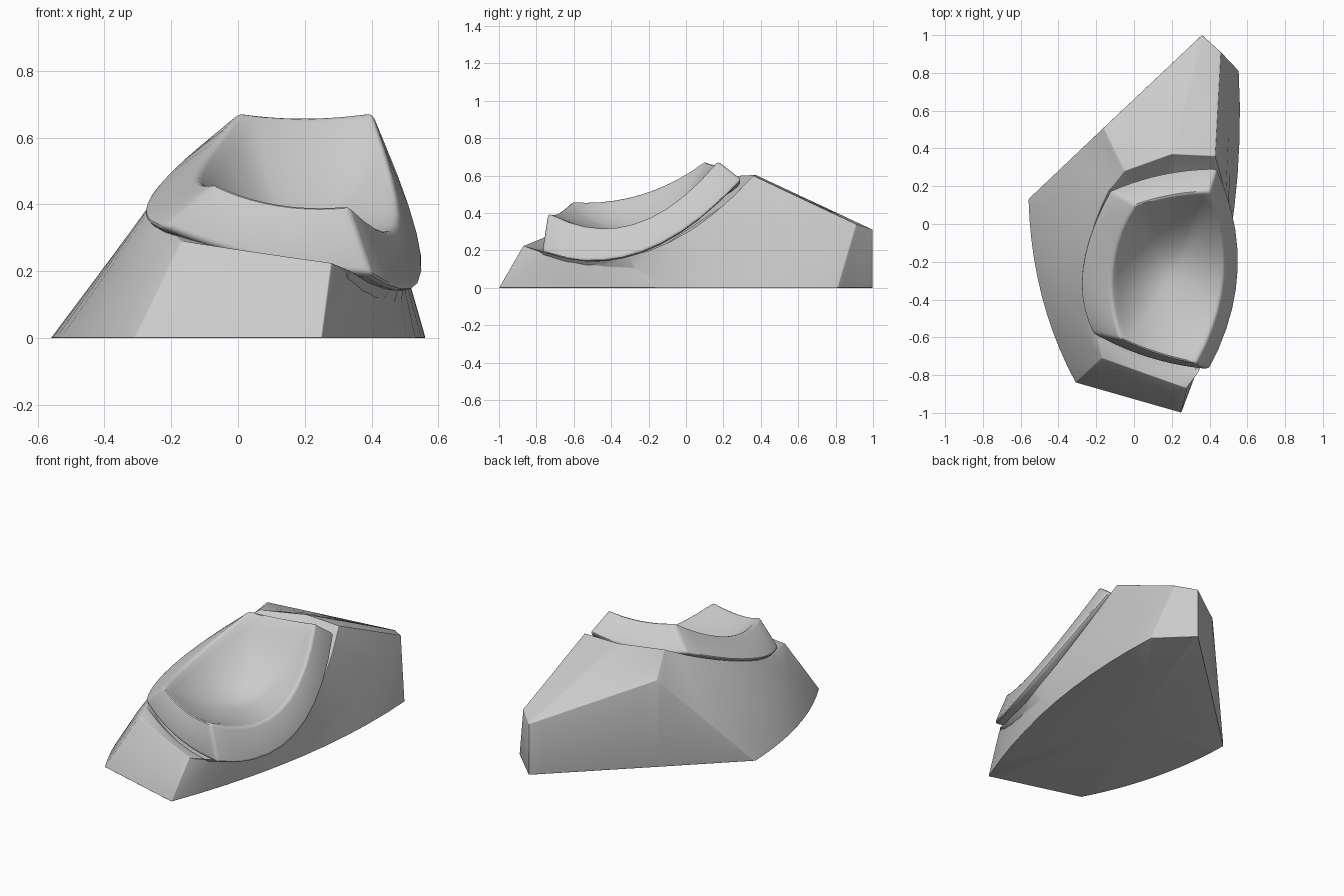
import bpy, bmesh, math
from mathutils import Vector

if "Cube" in bpy.data.objects:
    bpy.data.objects.remove(bpy.data.objects["Cube"])

STEPS = 10
grey = bpy.data.materials.new("plain grey")
grey.diffuse_color = (0.6, 0.6, 0.6, 1)
grey.use_nodes = True
grey.node_tree.nodes["Principled BSDF"].inputs["Base Color"].default_value = grey.diffuse_color


def loop(points):
    """Closed loop from alternating corners and side middles (None = straight side)."""
    out, n = [], len(points)
    for i in range(0, n, 2):
        a, c = Vector(points[i]), Vector(points[(i + 2) % n])
        b = Vector(points[i + 1]) if points[i + 1] else (a + c) / 2
        for k in range(STEPS):
            t = k / STEPS
            out.append(a * (1 - t) * (1 - 2 * t) + b * 4 * t * (1 - t) + c * t * (2 * t - 1))
    return out


def toward(ring, centre, s, power=1.0, drop=0.0):
    """Shrink a ring toward a centre, with a curved height."""
    c = Vector(centre)
    return [Vector((c.x + (p.x - c.x) * s, c.y + (p.y - c.y) * s,
                    c.z + (p.z - c.z) * s ** power - drop)) for p in ring]


def loft(name, rings, low, high, bevel):
    """Skin the rings and close both ends on a centre point."""
    bm = bmesh.new()
    rows = [[bm.verts.new(p) for p in r] for r in rings]
    n = len(rows[0])
    for a, b in zip(rows, rows[1:]):
        for i in range(n):
            j = (i + 1) % n
            bm.faces.new((a[i], a[j], b[j], b[i]))
    v0, v1 = bm.verts.new(low), bm.verts.new(high)
    for i in range(n):
        j = (i + 1) % n
        bm.faces.new((v0, rows[0][j], rows[0][i]))
        bm.faces.new((v1, rows[-1][i], rows[-1][j]))
    bmesh.ops.recalc_face_normals(bm, faces=bm.faces)
    me = bpy.data.meshes.new(name)
    bm.to_mesh(me)
    bm.free()
    me.materials.append(grey)
    ob = bpy.data.objects.new(name, me)
    bpy.context.collection.objects.link(ob)
    bpy.ops.object.select_all(action='DESELECT')
    ob.select_set(True)
    bpy.context.view_layer.objects.active = ob
    m = ob.modifiers.new("soft_edges", 'BEVEL')
    m.width, m.segments, m.limit_method = bevel, 3, 'ANGLE'
    m.angle_limit = math.radians(24)
    bpy.ops.object.modifier_apply(modifier=m.name)
    bpy.ops.object.shade_smooth_by_angle(angle=math.radians(35))
    return ob


# Base block: corners run front right, back right, back tip, ridge, left, front left
foot = loop([(.25, -1, 0), (.505, -.1, 0), (.555, .81, 0), None, (.36, 1, 0), None,
             (-.16, .51, 0), None, (-.56, .13, 0), (-.49, -.38, 0), (-.31, -.84, 0), None])
shoulder = loop([(.28, -.87, .225), (.49, -.1, .11), (.46, .91, .34), None, (.36, 1, .31), None,
                 (-.16, .51, .53), None, (-.36, .32, .265), (-.375, -.31, .2),
                 (-.17, -.71, .29), None])
lip = loop([(.34, -.79, .2), (.50, -.2, .2), (.43, .36, .6), None, (.2, .37, .605), None,
            (-.05, .28, .6), None, (-.13, .18, .55), (-.26, -.24, .39),
            (-.19, -.61, .31), (.08, -.73, .24)])
seat = toward(lip, (.15, -.25, .25), .88, drop=.06)
loft("base_block", [foot, shoulder, lip, seat], (0, 0, 0), (.15, -.25, .14), .016)

# Dished pad: corners run front right, back right, back left, front left
skirt = loop([(.40, -.77, .19), (.555, -.235, .195), (.44, .3, .58), (.15, .27, .545),
              (-.13, .18, .56), (-.28, -.24, .40), (-.22, -.58, .33), (.08, -.71, .235)])
rim = loop([(.33, -.74, .40), (.475, -.28, .345), (.40, .17, .68), (.2, .15, .665),
            (.01, .1, .68), (-.115, -.24, .505), (-.07, -.61, .465), (.12, -.685, .405)])
centre = (.2, -.28, .29)
under = toward(skirt, (.15, -.25, .25), .93, drop=.012)
dish = [toward(rim, centre, s, 2.0) for s in (.9, .8, .7, .6, .5, .4, .3, .2, .1)]
loft("dished_pad", [under, skirt, rim] + dish, (.15, -.25, .2), centre, .018)
